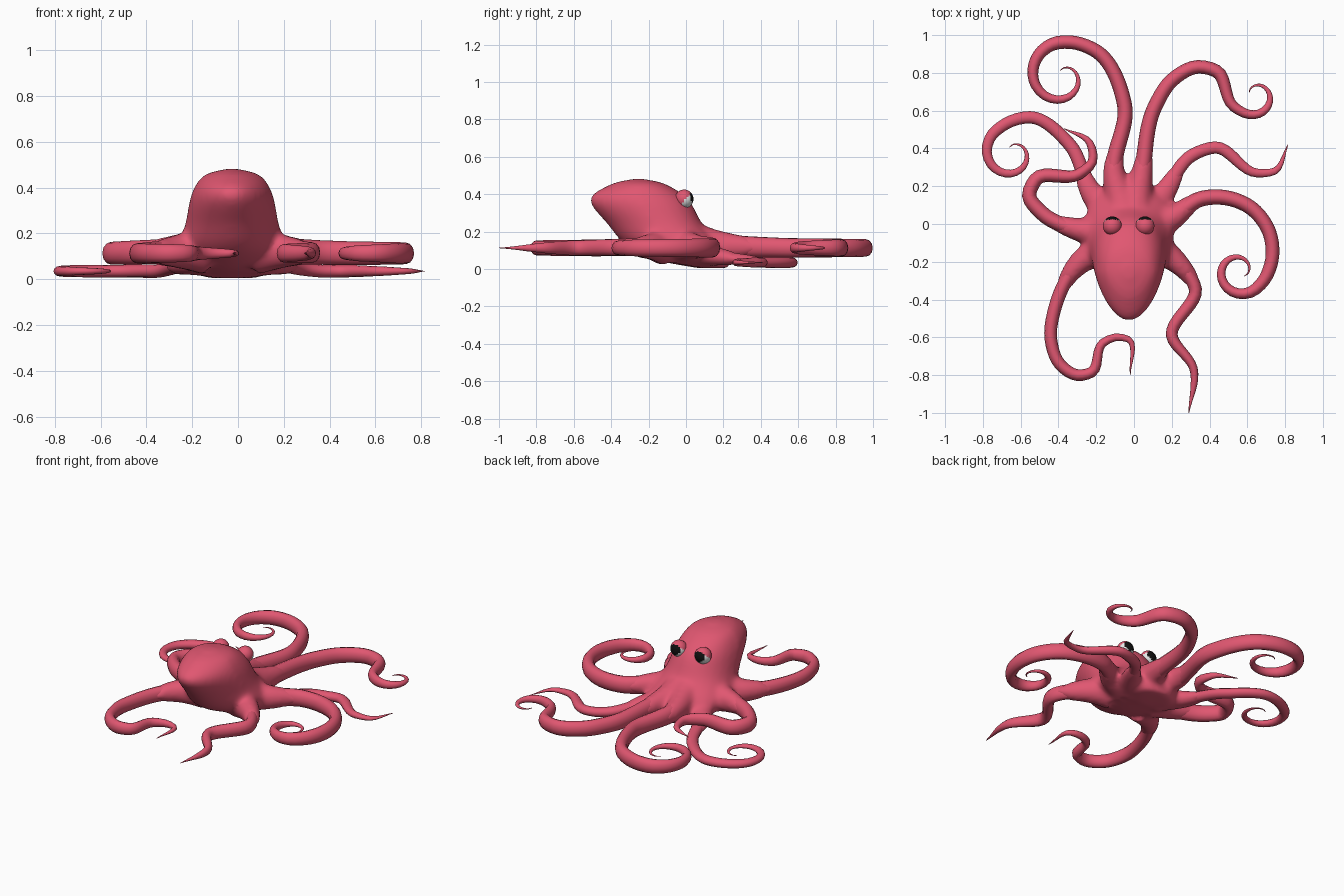
import bpy, bmesh, math
from mathutils import Vector

if "Cube" in bpy.data.objects:
    bpy.data.objects.remove(bpy.data.objects["Cube"])


def material(name, rgb):
    m = bpy.data.materials.new(name)
    m.diffuse_color = (*rgb, 1)
    m.use_nodes = True
    m.node_tree.nodes["Principled BSDF"].inputs["Base Color"].default_value = m.diffuse_color
    return m


RED = material("coral_red", (0.75, 0.095, 0.165))
WHITE = material("eye_white", (0.80, 0.80, 0.80))
BLACK = material("pupil_black", (0.005, 0.005, 0.005))


def finish(bm, name, mats):
    bmesh.ops.recalc_face_normals(bm, faces=bm.faces[:])
    for f in bm.faces:
        f.smooth = True
    me = bpy.data.meshes.new(name)
    bm.to_mesh(me)
    bm.free()
    for m in mats:
        me.materials.append(m)
    ob = bpy.data.objects.new(name, me)
    bpy.context.collection.objects.link(ob)
    return ob


def loft(bm, rings):
    vs = [[bm.verts.new(p) for p in r] for r in rings]
    n = len(vs[0])
    for a, b in zip(vs, vs[1:]):
        for i in range(n):
            j = (i + 1) % n
            bm.faces.new((a[i], a[j], b[j], b[i]))
    bm.faces.new(vs[0])
    bm.faces.new(vs[-1])


def spline(p, step=0.03):
    """Smooth path through unevenly spaced points."""
    d = [b - a for a, b in zip(p, p[1:])]
    L = [v.length for v in d]
    tan = [d[0] / L[0]]
    for i in range(1, len(d)):
        tan.append((d[i - 1] / L[i - 1] * L[i] + d[i] / L[i] * L[i - 1]) / (L[i] + L[i - 1]))
    tan.append(d[-1] / L[-1])
    out = []
    for i in range(len(d)):
        n = max(2, round(L[i] / step))
        for k in range(n):
            t = k / n
            h = t * t * (3 - 2 * t)
            out.append(p[i] * (1 - h) + p[i + 1] * h
                       + tan[i] * L[i] * t * (1 - t) ** 2 - tan[i + 1] * L[i] * t * t * (1 - t))
    return out + [p[-1]]


def curl(start, centre, turn, end_radius=0.035):
    """Spiral from start inward around centre, turn in degrees."""
    d = Vector(start) - Vector(centre)
    a0, r0 = math.atan2(d.y, d.x), d.length
    n = round(abs(turn) / 30)
    out = []
    for i in range(1, n + 1):
        t = i / n
        r = r0 + (end_radius - r0) * t ** 1.15
        a = a0 + math.radians(turn) * t
        out.append((centre[0] + r * math.cos(a), centre[1] + r * math.sin(a)))
    return out


def ramp(keys, t):
    for (t0, v0), (t1, v1) in zip(keys, keys[1:]):
        if t <= t1:
            return v0 + (v1 - v0) * (t - t0) / (t1 - t0)
    return keys[-1][1]


def tube(bm, path, radius, tall, sides=12):
    """Tube with an oval section standing upright, rounder at the tip."""
    dist = [0]
    for a, b in zip(path, path[1:]):
        dist.append(dist[-1] + (b - a).length)
    rings = []
    for i, c in enumerate(path):
        d = path[min(i + 1, len(path) - 1)] - path[max(i - 1, 0)]
        n = Vector((d.y, -d.x, 0)).normalized()
        t = dist[i] / dist[-1]
        r = radius(t)
        h = r * tall * (1 - 2 * max(0, t - .75))
        rings.append([c + n * r * math.cos(a) + Vector((0, 0, h * math.sin(a)))
                      for a in (2 * math.pi * k / sides for k in range(sides))])
    loft(bm, rings)


# arms seen from above: bends, then an optional curl (centre, turn)
ARMS = {
    "front_left_arm": ([(-.105, .26), (-.05, .63), (-.2, .915), (-.34, .963)], (-.38, .78), 390),
    "front_right_arm": ([(.04, .26), (.115, .63), (.2, .76), (.34, .832), (.435, .81), (.53, .62),
                         (.61, .58)], (.64, .68), 257),
    "low_left_arm": ([(-.215, .15), (-.34, .42), (-.55, .565), (-.68, .53), (-.765, .45)], (-.645, .375), 325),
    "low_right_arm": ([(.15, .15), (.31, .365), (.43, .405), (.65, .27), (.745, .28), (.815, .42)], None, 0),
    "side_left_arm": ([(-.29, -.03), (-.49, .06), (-.555, .15), (-.52, .235), (-.29, .265), (-.22, .33),
                       (-.235, .43), (-.37, .505)], None, 0),
    "side_right_arm": ([(.18, .02), (.36, .135), (.48, .14), (.62, .085), (.715, -.04), (.73, -.19),
                        (.67, -.32)], (.56, -.25), -375),
    "rear_left_arm": ([(-.28, -.2), (-.42, -.45), (-.44, -.61), (-.39, -.745), (-.30, -.80), (-.225, -.785),
                       (-.165, -.63), (-.10, -.6), (-.03, -.61), (-.02, -.80)], None, 0),
    "rear_right_arm": ([(.2, -.18), (.325, -.345), (.2, -.59), (.315, -.765), (.29, -1)], None, 0),
}
TAPER = [(0, .048), (.2, .041), (.6, .035), (.85, .021), (1, .002)]

# body: egg-shaped sections (height, back y, front y, half width)
SECTIONS = [(.005, .06, .23, .11), (.06, -.19, .23, .21), (.12, -.31, .21, .24), (.24, -.42, .09, .205),
            (.37, -.515, .015, .178), (.45, -.41, -.10, .128), (.482, -.29, -.22, .03)]
bm = bmesh.new()
rings = []
for z, back, front, w in spline([Vector(s) for s in SECTIONS]):
    cy, ry = (back + front) / 2, (front - back) / 2
    ring = []
    for k in range(28):
        a = 2 * math.pi * k / 28
        s = math.sin(a)
        wide = w * (1 + 0.22 * s if s < 0 else 1)      # narrower toward the back
        ring.append((-.026 + wide * math.cos(a), cy + ry * (s if s < 0 else s ** .8), z))
    rings.append(ring)
loft(bm, rings)

for name, (bends, centre, turn) in ARMS.items():
    low, rear = name.startswith("low"), name.startswith("rear")
    height, root_height, tall = (.035, .085, .85) if low else (.113, .125, 1.3)
    thick = .88 if rear or low else 1
    flat = [Vector(p) for p in bends + (curl(bends[-1], centre, turn) if centre else [])]
    root = flat[0].lerp(Vector((-.02, -.05)), .5)
    path = spline([root] + flat)
    # each arm settles from its root height to its resting height
    path = [Vector((p.x, p.y, height + (root_height - height) * max(0, 1 - (p - root).length / .45)))
            for p in path]
    # flared root, blended into the body
    flare = [p for p in path[:16] if (p - path[0]).length < .32]
    tube(bm, flare, lambda t: .10 - .06 * t ** .7, .8 if low else 1.1)
    # the arm itself
    arm = bmesh.new()
    tube(arm, path, lambda t: thick * ramp(TAPER, t), tall)
    finish(arm, name, [RED])

body = finish(bm, "body", [RED])
mod = body.modifiers.new("merge", 'REMESH')
mod.mode = 'VOXEL'
mod.voxel_size = 0.012
mod.use_smooth_shade = True
mod = body.modifiers.new("soften", 'SMOOTH')
mod.factor = 0.5
mod.iterations = 20

# eyes: white ball, dark pupil facing +y, red lid over the top and back
for side, x in (("left", -.115), ("right", .058)):
    bm = bmesh.new()
    bmesh.ops.create_uvsphere(bm, u_segments=24, v_segments=16, radius=1)
    look = Vector((0, .95, .18)).normalized()
    for f in bm.faces:
        d = f.calc_center_median().normalized()
        if .6 * d.z - .8 * d.y > -.15:
            f.material_index = 2
        elif d.dot(look) > .72:
            f.material_index = 1
    for v in bm.verts:
        v.co = Vector((x, -.01, .375)) + v.co * .05
    finish(bm, side + "_eye", [WHITE, BLACK, RED])
